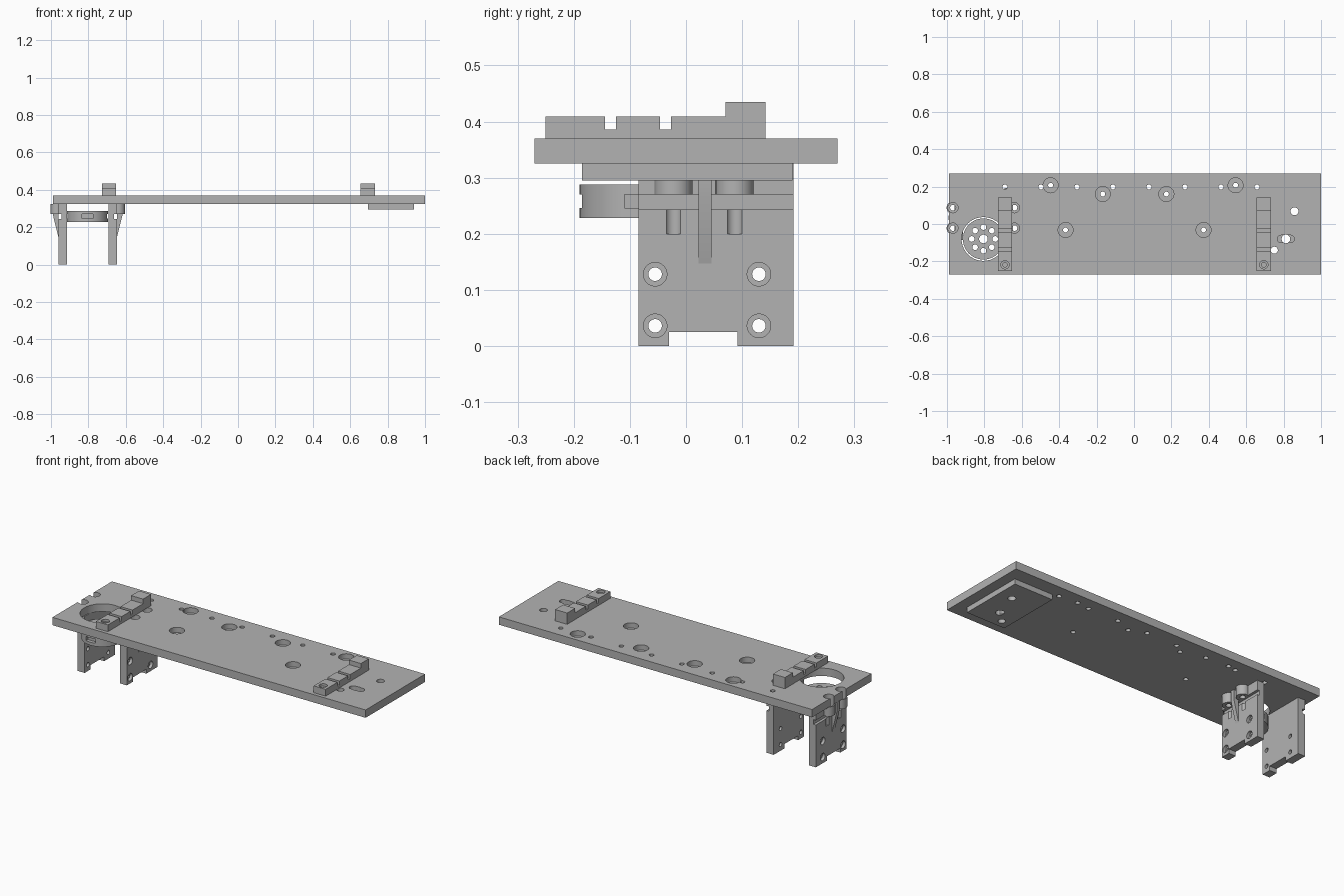
import bpy, bmesh, math
from mathutils import Matrix, Vector

if "Cube" in bpy.data.objects:
    bpy.data.objects.remove(bpy.data.objects["Cube"])

grey = bpy.data.materials.new("plain grey")
grey.use_nodes = True
grey.diffuse_color = (0.45, 0.45, 0.45, 1)
grey.node_tree.nodes["Principled BSDF"].inputs["Base Color"].default_value = grey.diffuse_color


def box(bm, x0, x1, y0, y1, z0, z1):
    centre = Matrix.Translation(((x0 + x1) / 2, (y0 + y1) / 2, (z0 + z1) / 2))
    size = Matrix.Diagonal((x1 - x0, y1 - y0, z1 - z0, 1))
    bmesh.ops.create_cube(bm, size=1, matrix=centre @ size)


def rod(bm, start, end, r):
    a, b = Vector(start), Vector(end)
    turn = (b - a).to_track_quat('Z', 'Y').to_matrix().to_4x4()
    bmesh.ops.create_cone(bm, cap_ends=True, segments=40, radius1=r, radius2=r,
                          depth=(b - a).length, matrix=Matrix.Translation((a + b) / 2) @ turn)


def drill(bm, x, y, z0, z1, r):
    rod(bm, (x, y, z0), (x, y, z1), r)


def prism(bm, outline, axis, lo, hi):
    """Extrude a flat outline along x (axis 0) or y (axis 1)."""
    place = (lambda p, d: (d, p[0], p[1])) if axis == 0 else (lambda p, d: (p[0], d, p[1]))
    face = bm.faces.new([bm.verts.new(place(p, lo)) for p in outline])
    side = bmesh.ops.extrude_face_region(bm, geom=[face])["geom"]
    shift = Vector((hi - lo, 0, 0)) if axis == 0 else Vector((0, hi - lo, 0))
    bmesh.ops.translate(bm, vec=shift, verts=[v for v in side if isinstance(v, bmesh.types.BMVert)])
    bmesh.ops.recalc_face_normals(bm, faces=bm.faces)


def add_object(name, bm):
    mesh = bpy.data.meshes.new(name)
    bm.to_mesh(mesh)
    bm.free()
    mesh.materials.append(grey)
    obj = bpy.data.objects.new(name, mesh)
    bpy.context.scene.collection.objects.link(obj)
    return obj


def finish(name, bm, cuts=None):
    obj = add_object(name, bm)
    bpy.ops.object.select_all(action='DESELECT')
    obj.select_set(True)
    bpy.context.view_layer.objects.active = obj
    if cuts:
        cutter = add_object(name + "_cutter", cuts)
        cutter.hide_render = True
        mod = obj.modifiers.new("cut", 'BOOLEAN')
        mod.operation, mod.solver, mod.object = 'DIFFERENCE', 'EXACT', cutter
        mod.use_self = True
        bpy.ops.object.modifier_apply(modifier=mod.name)
        bpy.data.objects.remove(cutter)
    bpy.ops.object.shade_smooth_by_angle(angle=math.radians(30))


BOTTOM, TOP = 0.325, 0.37
AXIS = -0.8035            # mirror plane of the leg pair
BOSS_Y = (-0.022, 0.087)
HORN = (-0.805, -0.08)


def side_x(side, distance):
    return AXIS + side * distance


def boss_holes(bm):
    for side in (-1, 1):
        for y in BOSS_Y:
            x = side_x(side, 0.1645)
            drill(bm, x, y, 0.2, 0.5, 0.015)
            drill(bm, x, y, 0.29, 0.5, 0.027)


def block_holes(bm):
    drill(bm, 0.858, 0.068, 0.2, 0.5, 0.021)
    drill(bm, 0.75, -0.14, 0.2, 0.5, 0.019)
    drill(bm, 0.812, -0.08, 0.2, 0.5, 0.023)
    for x in (0.787, 0.837):
        drill(bm, x, -0.08, 0.3, 0.5, 0.02)
    box(bm, 0.787, 0.837, -0.1, -0.06, 0.3, 0.5)


# Long deck with its drilled holes
deck, cuts = bmesh.new(), bmesh.new()
box(deck, -0.99, 1.0, -0.27, 0.27, BOTTOM, TOP)
for i in range(8):
    drill(cuts, -0.69 + i * 0.1925, 0.198, 0.2, 0.5, 0.013)
for x, y in ((-0.446, 0.207), (-0.167, 0.16), (0.173, 0.16),
             (0.543, 0.207), (-0.366, -0.032), (0.372, -0.032)):
    drill(cuts, x, y, 0.2, 0.5, 0.013)
    drill(cuts, x, y, 0.34, 0.5, 0.04)
drill(cuts, *HORN, 0.2, 0.5, 0.117)
boss_holes(cuts)
block_holes(cuts)
finish("deck", deck, cuts)

# Reinforcing block under the far end
block, cuts = bmesh.new(), bmesh.new()
box(block, 0.695, 0.94, -0.185, 0.19, 0.295, BOTTOM)
block_holes(cuts)
finish("end_block", block, cuts)

# Two stepped and slotted bars on top
profile = [(-0.25, TOP), (0.142, TOP), (0.142, 0.435), (0.07, 0.435), (0.07, 0.409),
           (-0.027, 0.409), (-0.027, 0.386), (-0.046, 0.386), (-0.046, 0.409),
           (-0.125, 0.409), (-0.125, 0.386), (-0.144, 0.386), (-0.144, 0.409), (-0.25, 0.409)]
for name, x in (("left_bar", 0.694), ("right_bar", -0.69)):
    bar, cuts = bmesh.new(), bmesh.new()
    prism(bar, profile, 0, x - 0.038, x + 0.038)
    drill(cuts, x, -0.218, 0.3, 0.5, 0.012)
    drill(cuts, x, -0.218, 0.395, 0.5, 0.022)
    finish(name, bar, cuts)

# Mirrored legs, each with a gusset and two screw bosses
for name, side in (("right", -1), ("left", 1)):
    leg, cuts = bmesh.new(), bmesh.new()
    xs = sorted((side_x(side, 0.1115), side_x(side, 0.1565)))
    box(leg, *xs, -0.085, 0.192, 0, BOTTOM)
    box(cuts, *[x for x in xs], -0.03, 0.092, -0.1, 0.025)
    groove = sorted((side_x(side, 0.141), side_x(side, 0.2)))
    box(cuts, *groove, -0.2, 0.3, 0.243, 0.27)
    for y in (-0.055, 0.13):
        for z in (0.036, 0.128):
            rod(cuts, (side_x(side, 0.05), y, z), (side_x(side, 0.3), y, z), 0.012)
            rod(cuts, (side_x(side, 0.14), y, z), (side_x(side, 0.3), y, z), 0.021)
    boss_holes(cuts)
    finish(name + "_leg", leg, cuts)

    gusset = bmesh.new()
    inner, outer = side_x(side, 0.156), side_x(side, 0.187)
    prism(gusset, [(inner, 0.145), (outer, 0.27), (outer, BOTTOM), (inner, BOTTOM)], 1, 0.022, 0.045)
    finish(name + "_gusset", gusset)

    bosses, cuts = bmesh.new(), bmesh.new()
    for y in BOSS_Y:
        drill(bosses, side_x(side, 0.1645), y, 0.27, BOTTOM, 0.034)
    boss_holes(cuts)
    finish(name + "_bosses", bosses, cuts)

# Round drive disc below the large opening
disc, cuts = bmesh.new(), bmesh.new()
drill(disc, *HORN, 0.228, 0.288, 0.11)
drill(cuts, *HORN, 0.1, 0.4, 0.023)
for i in range(8):
    a = i * math.pi / 4
    drill(cuts, HORN[0] + 0.063 * math.cos(a), HORN[1] + 0.063 * math.sin(a), 0.1, 0.4, 0.015)
for sx, sy in ((1, 0), (-1, 0), (0, 1), (0, -1)):
    cx, cy = HORN[0] + sx * 0.11, HORN[1] + sy * 0.11
    hx, hy = (0.02, 0.03) if sx else (0.03, 0.02)
    box(cuts, cx - hx, cx + hx, cy - hy, cy + hy, 0.246, 0.27)
finish("drive_disc", disc, cuts)
